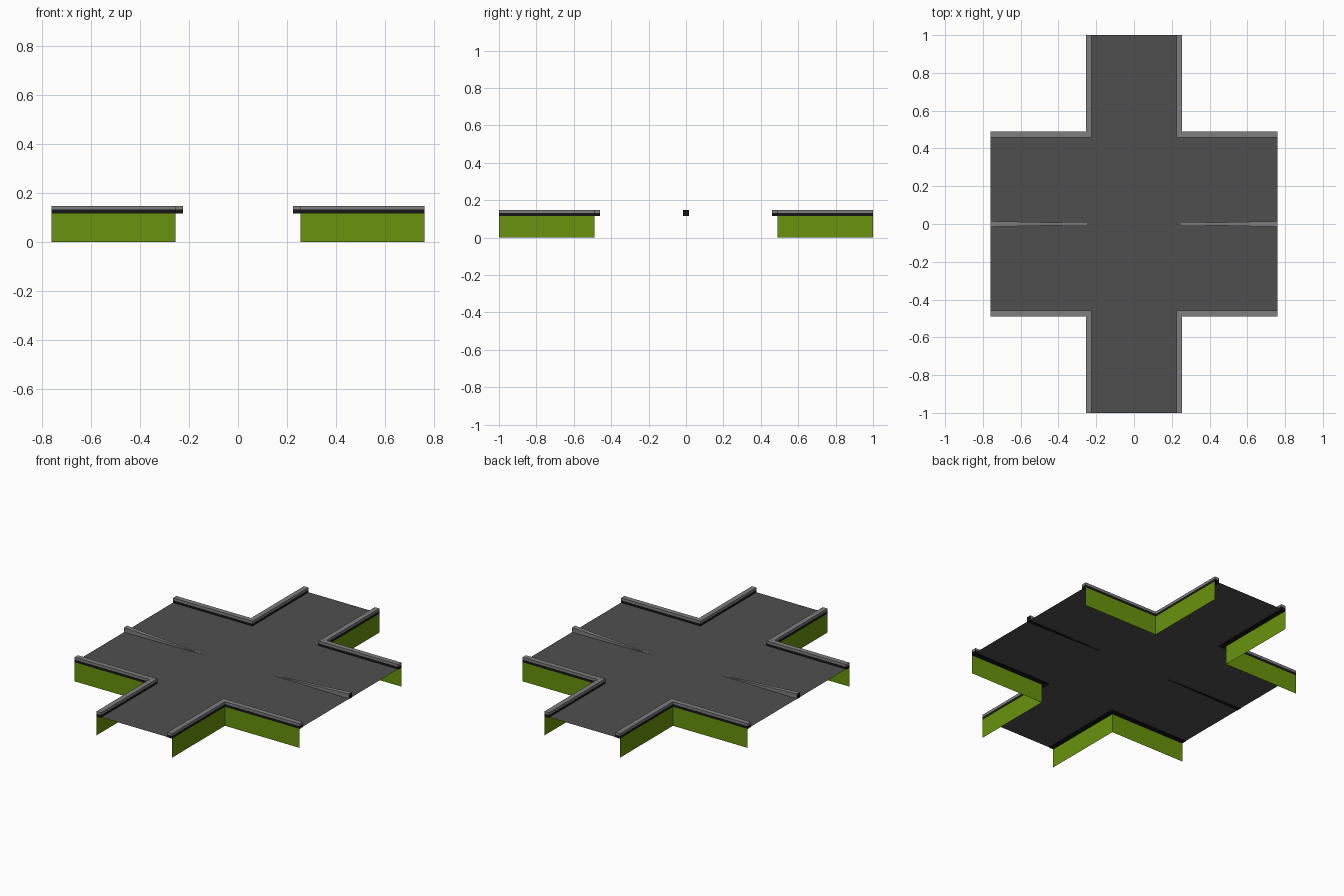
import bpy

if "Cube" in bpy.data.objects:
    bpy.data.objects.remove(bpy.data.objects["Cube"])

X, Y, Z = 0.76, 1.0, 0.118      # half width, half length, road height
CX, CY, W = 0.255, 0.49, 0.031  # kerb corner and kerb width
MID, TOP = 0.132, 0.147         # kerb colour break and kerb top


def material(name, rgb):
    m = bpy.data.materials.new(name)
    m.diffuse_color = (*rgb, 1)
    m.use_nodes = True
    m.node_tree.nodes["Principled BSDF"].inputs["Base Color"].default_value = m.diffuse_color
    return m


asphalt = material("asphalt grey", (0.078, 0.078, 0.078))
stone = material("kerb grey", (0.21, 0.21, 0.21))
dark = material("kerb black", (0.008, 0.008, 0.008))
green = material("grass green", (0.14, 0.29, 0.004))


def build(name, verts, faces, mats, rule=None):
    me = bpy.data.meshes.new(name)
    me.from_pydata(verts, [], faces)
    for m in mats:
        me.materials.append(m)
    if rule:
        for p in me.polygons:
            p.material_index = rule(p)
    ob = bpy.data.objects.new(name, me)
    bpy.context.collection.objects.link(ob)
    return ob


def sweep(profiles, closed):
    """Quads joining equal-length rings, capped at both ends when closed."""
    n = len(profiles[0])
    faces = []
    for i in range(len(profiles) - 1):
        for j in range(n if closed else n - 1):
            k = (j + 1) % n
            faces.append((i * n + j, i * n + k, (i + 1) * n + k, (i + 1) * n + j))
    if closed:
        last = (len(profiles) - 1) * n
        # two quads per cap, so the colour break also shows on the ends
        for b, flip in ((0, True), (last, False)):
            for q in ((0, 1, 4, 5), (1, 2, 3, 4)):
                f = [b + v for v in q]
                faces.append(f[::-1] if flip else f)
    return [v for p in profiles for v in p], faces


def by_height(p):
    return 1 if p.center.z < MID - 0.001 else 0


# Cross-shaped road sheet
road = [(-CX, -Y), (CX, -Y), (CX, -CY), (X, -CY), (X, CY), (CX, CY),
        (CX, Y), (-CX, Y), (-CX, CY), (-X, CY), (-X, -CY), (-CX, -CY)]
build("road", [(x, y, Z) for x, y in road],
      [(0, 1, 2, 11), (11, 2, 5, 8), (2, 3, 4, 5), (10, 11, 8, 9), (8, 5, 6, 7)], [asphalt])

# L-shaped kerbs and grass skirts in the four corners
outer = [(CX, Y), (CX, CY), (X, CY)]
inner = [(CX - W, Y), (CX - W, CY - W), (X, CY - W)]
for sx, ns in ((1, "right"), (-1, "left")):
    for sy, nd in ((1, "back"), (-1, "front")):
        rings = [[(sx * a, sy * b, Z - 0.002), (sx * a, sy * b, MID), (sx * a, sy * b, TOP),
                  (sx * c, sy * d, TOP), (sx * c, sy * d, MID), (sx * c, sy * d, Z - 0.002)]
                 for (a, b), (c, d) in zip(outer, inner)]
        v, f = sweep(rings, True)
        if sx * sy > 0:
            f = [t[::-1] for t in f]
        build(f"{nd}_{ns}_kerb", v, f, [stone, dark], by_height)
        v, f = sweep([[(sx * a, sy * b, 0), (sx * a, sy * b, Z - 0.002)] for a, b in outer], False)
        if sx * sy < 0:
            f = [t[::-1] for t in f]
        build(f"{nd}_{ns}_grass_bank", v, f, [green])

# Median wedges, tapering down into the road toward the centre
for sx, ns in ((1, "right"), (-1, "left")):
    rings = []
    for x, h, top in ((0.25, 0.004, Z + 0.001), (X, 0.015, TOP)):
        mid = (Z + top) / 2
        rings.append([(sx * x, -h, Z - 0.002), (sx * x, -h, mid), (sx * x, -h, top),
                      (sx * x, h, top), (sx * x, h, mid), (sx * x, h, Z - 0.002)])
    v, f = sweep(rings, True)
    if sx > 0:
        f = [t[::-1] for t in f]
    build(f"{ns}_median", v, f, [stone, dark],
          lambda p: 1 if abs(p.normal.x) > 0.9 or p.normal.z < -0.9 else 0)

# Make all solid kerbs and medians face outward
import bmesh
for ob in bpy.data.objects:
    if "kerb" in ob.name or "median" in ob.name:
        bm = bmesh.new()
        bm.from_mesh(ob.data)
        bmesh.ops.recalc_face_normals(bm, faces=bm.faces)
        bm.to_mesh(ob.data)
        bm.free()
